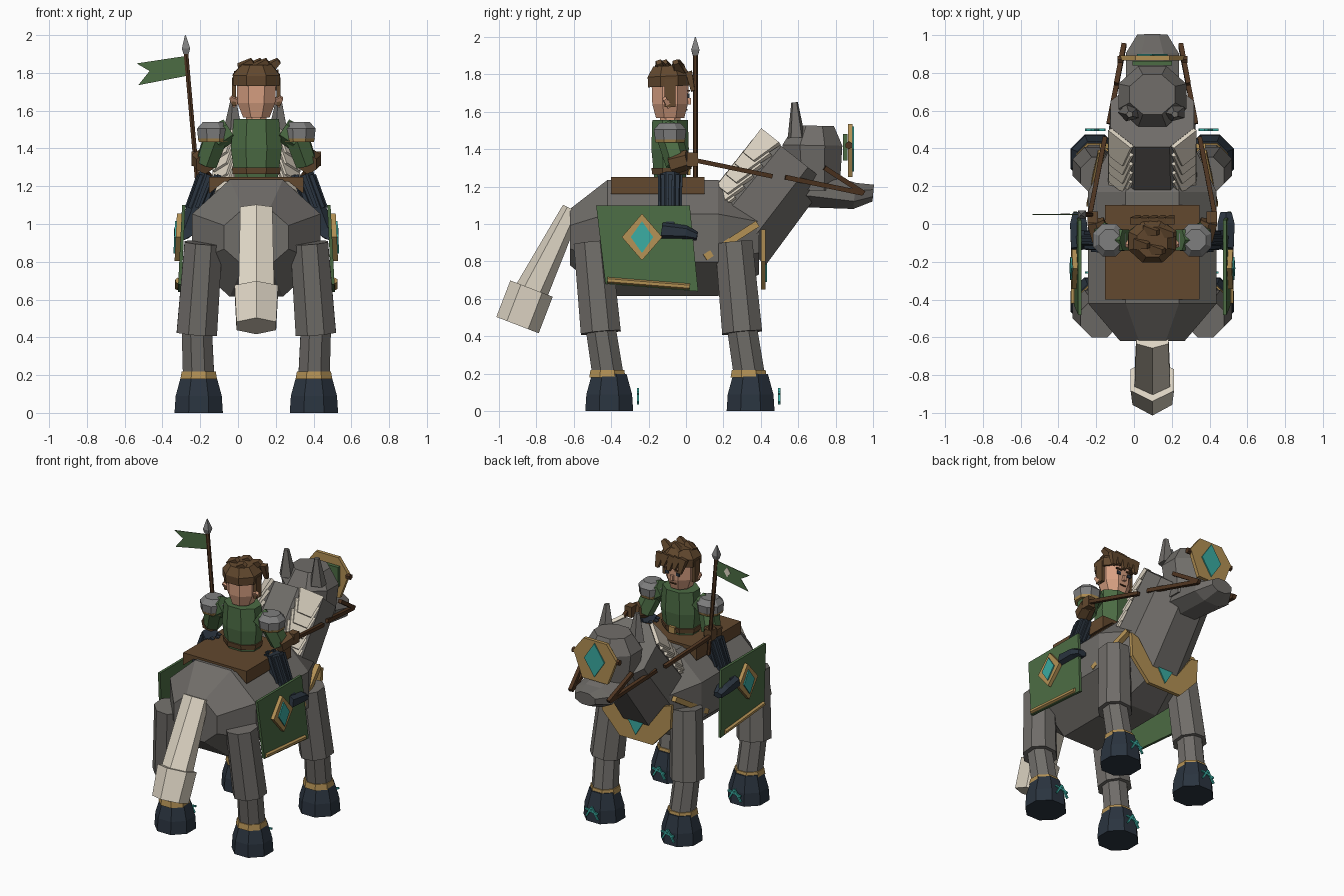
import bpy, bmesh, math
from mathutils import Vector

cube = bpy.data.objects.get("Cube")
if cube:
    bpy.data.objects.remove(cube, do_unlink=True)

CX = 0.097  # the symmetry plane of mount and rider


def material(name, r, g, b):
    lin = [((c / 255 + 0.055) / 1.055) ** 2.4 for c in (r, g, b)] + [1]
    m = bpy.data.materials.new(name)
    m.use_nodes = True
    m.diffuse_color = lin
    m.node_tree.nodes["Principled BSDF"].inputs["Base Color"].default_value = lin
    return m


GREY = material("coat grey", 112, 109, 105)
STEEL = material("steel", 126, 126, 126)
CREAM = material("mane cream", 222, 213, 196)
GREEN = material("cloth green", 76, 108, 68)
NAVY = material("dark navy", 42, 52, 63)
GOLD = material("gold", 178, 144, 84)
TEAL = material("teal", 58, 170, 160)
BROWN = material("leather brown", 98, 72, 46)
DARK = material("dark wood", 78, 52, 32)
SKIN = material("skin", 216, 160, 130)


def build(name, verts, faces, mat):
    bm = bmesh.new()
    vs = [bm.verts.new((v[0] + CX, v[1], v[2])) for v in verts]
    for f in faces:
        bm.faces.new([vs[i] for i in f])
    bmesh.ops.recalc_face_normals(bm, faces=bm.faces)
    me = bpy.data.meshes.new(name)
    bm.to_mesh(me)
    bm.free()
    me.materials.append(mat)
    ob = bpy.data.objects.new(name, me)
    bpy.context.collection.objects.link(ob)
    return ob


def tube(name, pts, radii, n, mat, side=None):
    """Faceted loft along pts; radii are numbers or (across, other) pairs."""
    pts = [Vector(p) for p in pts]
    d = (pts[-1] - pts[0]).normalized()
    u = Vector(side) if side else Vector((0, 1, 0) if abs(d.x) > 0.8 else (1, 0, 0))
    w = d.cross(u).normalized()
    u = w.cross(d)
    k = 1 / math.cos(math.pi / n)
    verts = []
    for p, r in zip(pts, radii):
        a, b = r if isinstance(r, tuple) else (r, r)
        for i in range(n):
            t = (i + 0.5) * math.tau / n
            verts.append(p + u * (a * k * math.cos(t)) + w * (b * k * math.sin(t)))
    faces = [list(range(n)), [len(verts) - 1 - i for i in range(n)]]
    for j in range(len(pts) - 1):
        for i in range(n):
            q = (i + 1) % n
            faces.append([j * n + i, j * n + q, j * n + n + q, j * n + n + i])
    return build(name, verts, faces, mat)


def box(name, c, size, mat):
    x, y, z = c
    a, b, h = (s / 2 for s in size)
    return tube(name, [(x, y, z - h), (x, y, z + h)], [(a, b), (a, b)], 4, mat)


def plate(name, outline, lift, mat):
    """Outline of 3D points thickened along the vector lift."""
    n = len(outline)
    verts = [Vector(p) for p in outline]
    verts += [v + Vector(lift) for v in verts]
    faces = [list(range(n)), list(range(n, 2 * n))]
    faces += [[i, (i + 1) % n, (i + 1) % n + n, i + n] for i in range(n)]
    return build(name, verts, faces, mat)


def front_plate(name, outline, y, t, mat):
    return plate(name, [(x, y, z) for x, z in outline], (0, t, 0), mat)


def diamond(w, h, cz, cx=0):
    return [(cx - w, cz), (cx, cz + h), (cx + w, cz), (cx, cz - h)]


# Body, neck and head of the mount
tube("body", [(0, -.62, .93), (0, -.42, .925), (0, .17, .925), (0, .39, .93)],
     [(.17, .15), (.34, .31), (.34, .31), (.23, .2)], 8, GREY)
NECK, ALONG = Vector((0, .27, .97)), Vector((0, .62, .78))
tube("neck", [NECK - ALONG * .05, NECK + ALONG * .5], [.24, .22], 8, GREY)
tube("skull", [(0, .68, 1.18), (0, .675, 1.42), (0, .685, 1.525)],
     [(.15, .14), (.18, .16), (.12, .105)], 8, GREY)
tube("muzzle", [(0, .62, 1.2), (0, .9, 1.15), (0, 1, 1.165)],
     [(.14, .11), (.14, .07), (.08, .045)], 8, GREY)

# Tail
tube("tail", [(0, -.61, 1.08), (0, -.84, .61)], [(.085, .045), (.095, .08)], 6, CREAM)
tube("tail_tip", [(0, -.825, .655), (0, -.9, .46)], [(.115, .105), (.105, .105)], 6, CREAM)

# Forehead ornament
box("forehead_pad", (0, .85, 1.41), (.21, .025, .14), GREEN)
front_plate("forehead_plate", [(-.09, 1.535), (.09, 1.535), (.17, 1.43), (.1, 1.25),
                               (-.1, 1.25), (-.17, 1.43)], .865, .025, GOLD)
front_plate("forehead_gem", diamond(.08, .12, 1.4), .89, .008, TEAL)

# Chest guard
front_plate("chest_guard", [(-.28, .97), (-.22, .95), (-.12, .81), (.12, .81), (.22, .95),
                            (.28, .97), (.27, .8), (.13, .65), (-.13, .65), (-.27, .8)],
            .4, .025, GOLD)
front_plate("chest_gem", [(-.06, .79), (.06, .79), (0, .69)], .425, .008, TEAL)

# Saddle blanket with hanging edges
front_plate("saddle", [(-.25, 1.25), (.25, 1.25), (.25, 1.16), (.17, 1.225),
                       (-.17, 1.225), (-.25, 1.16)], -.4, .5, BROWN)

# Parts of the mount on both sides
for s, label in ((1, "left"), (-1, "right")):
    for y, end in ((-.41, "hind"), (.345, "front")):
        tag = f"{label}_{end}"
        tube(tag + "_upper_leg", [(s * .28, y - .09, .9), (s * .315, y - .045, .42)],
             [.1, .107], 8, GREY)
        tube(tag + "_lower_leg", [(s * .315, y - .045, .44), (s * .305, y - .005, .18)],
             [.08, .083], 8, GREY)
        tube(tag + "_ankle_band", [(s * .305, y - .01, .18), (s * .305, y - .01, .22)],
             [.097, .09], 8, GOLD)
        tube(tag + "_hoof", [(s * .305, y, 0), (s * .305, y, .09), (s * .305, y, .2)],
             [.128, .122, .092], 8, NAVY)
        for i, (x0, z0, x1, z1) in enumerate(((-.05, .04, 0, .12), (0, .12, .04, .05),
                                              (-.05, .08, .05, .1))):
            tube(f"{tag}_rune_{i}", [(s * .3 + x0, y + .153, z0), (s * .3 + x1, y + .153, z1)],
                 [.006, .006], 4, TEAL)

    tube(label + "_horse_ear", [(s * .12, .59, 1.46), (s * .12, .58, 1.65)],
         [(.05, .04), (.015, .015)], 5, GREY)
    tube(label + "_cheek_strap", [(s * .23, .53, 1.25), (s * .15, .94, 1.165)],
         [.013, .013], 4, DARK)
    tube(label + "_nose_strap", [(s * .19, .74, 1.3), (s * .15, .95, 1.165)],
         [.013, .013], 4, DARK)
    tube(label + "_bit_knob", [(s * .155, .87, 1.42), (s * .185, .87, 1.42)], [.018, .018], 6, DARK)
    tube(label + "_rein", [(s * .33, .05, 1.34), (s * .25, .46, 1.255)], [.012, .012], 4, DARK)
    tube(label + "_shoulder_band", [(s * .33, .1, .82), (s * .27, .38, 1.0)],
         [.018, .018], 4, GOLD)

    # Mane locks overlap down each rear corner of the neck
    out = Vector((s * .707, -.55, .44))
    for i in range(6):
        p = NECK + ALONG * (.1 + i * .075) + out * .235
        tube(f"{label}_mane_{i}", [p + ALONG * .03, p - ALONG * .13 + out * .035],
             [(.085, .012), (.05, .006)], 4, CREAM, side=ALONG.cross(out))

    # Side cloth with trim and emblem
    def on_cloth(y, z, off=0):
        return (s * (.375 + (1.1 - z) * .05 + off), y, z)

    plate(label + "_cloth", [on_cloth(*p) for p in ((-.48, 1.1), (.02, 1.1), (.065, .64), (-.43, .68))],
          (s * .018, 0, 0), GREEN)
    tube(label + "_cloth_trim", [on_cloth(-.42, .7, .02), on_cloth(.02, .665, .02)],
         [.014, .014], 6, GOLD)
    plate(label + "_emblem", [on_cloth(y, z, .015) for y, z in diamond(.108, .125, .93, -.235)],
          (s * .028, 0, 0), GOLD)
    plate(label + "_emblem_gem", [on_cloth(y, z, .043) for y, z in diamond(.06, .085, .93, -.235)],
          (s * .008, 0, 0), TEAL)

# Rider: torso and head
RY = -.085
tube("tunic", [(0, RY, 1.25), (0, RY, 1.4), (0, RY, 1.555)],
     [(.115, .085), (.135, .1), (.12, .095)], 8, GREEN)
tube("belt", [(0, RY, 1.265), (0, RY, 1.3)], [(.125, .095), (.13, .1)], 8, BROWN)
box("belt_buckle", (0, RY + .1, 1.283), (.05, .02, .045), GOLD)
tube("rider_neck", [(0, RY, 1.54), (0, RY, 1.6)], [.055, .055], 8, SKIN)
tube("rider_head", [(0, RY, 1.565), (0, RY, 1.64), (0, RY, 1.79)],
     [(.07, .075), (.1, .095), (.105, .1)], 8, SKIN)
tube("hair_cap", [(0, RY - .005, 1.735), (0, RY - .005, 1.79), (0, RY - .01, 1.845)],
     [(.122, .112), (.125, .115), (.08, .08)], 8, BROWN)
for i in range(5):
    x = -.09 + i * .045
    tube(f"fringe_{i}", [(x, RY + .1, 1.81), (x + .015, RY + .122, 1.71 + .02 * (i % 2))],
         [(.028, .018), (.012, .01)], 4, BROWN)
for i, (x, y) in enumerate(((-.05, -.1), (.03, -.13), (.09, -.04), (0, -.03))):
    tube(f"hair_tuft_{i}", [(x - .03, y, 1.82), (x + .03, y - .015, 1.865)],
         [.03, .014], 4, BROWN)
box("nose", (0, RY + .1, 1.655), (.022, .025, .035), SKIN)
box("mouth", (0, RY + .09, 1.61), (.045, .008, .008), DARK)

# Rider: both sides
for s, label in ((1, "left"), (-1, "right")):
    box(label + "_eye", (s * .042, RY + .098, 1.685), (.026, .009, .022), NAVY)
    box(label + "_eyebrow", (s * .042, RY + .1, 1.712), (.045, .012, .01), DARK)
    box(label + "_sideburn", (s * .118, RY, 1.7), (.022, .06, .15), BROWN)
    tube(label + "_ear", [(s * .1, RY - .01, 1.64), (s * .135, RY - .03, 1.67)],
         [(.03, .015), (.01, .01)], 4, SKIN)
    tube(label + "_pauldron", [(s * .228, RY, 1.45), (s * .228, RY, 1.505), (s * .228, RY, 1.54)],
         [.08, .086, .055], 8, STEEL)
    tube(label + "_pauldron_trim", [(s * .228, RY, 1.435), (s * .228, RY, 1.452)],
         [.076, .082], 8, GOLD)
    tube(label + "_sleeve", [(s * .14, RY, 1.5), (s * .22, RY, 1.45)], [.055, .06], 6, GREEN)
    tube(label + "_upper_arm", [(s * .215, RY, 1.46), (s * .265, RY + .04, 1.32)],
         [.06, .055], 6, GREEN)
    tube(label + "_forearm", [(s * .27, RY + .01, 1.32), (s * .3, RY + .1, 1.345)],
         [.05, .045], 6, BROWN)
    box(label + "_glove", (s * .315, .035, 1.345), (.055, .06, .075), BROWN)

    # Armoured leg with ridges, foot and stirrup
    hip, ankle = Vector((s * .25, RY, 1.26)), Vector((s * .36, RY, .97))
    tube(label + "_rider_leg", [hip, ankle], [.055, .05], 8, NAVY)
    for i in range(8):
        t = i * math.tau / 8
        o = Vector((math.cos(t) * .054, math.sin(t) * .054, 0))
        tube(f"{label}_leg_ridge_{i}", [hip + o, hip.lerp(ankle, .6) + o], [.012, .009], 4, NAVY)
    tube(label + "_boot", [(s * .385, -.13, .965), (s * .39, .0, .955), (s * .39, .06, .935)],
         [(.045, .045), (.045, .035), (.03, .02)], 6, NAVY)

# Spear with a swallow-tailed flag
LOW, TIP = Vector((-.31, .05, 1.2)), Vector((-.372, .05, 1.9))
tube("spear_shaft", [LOW, TIP], [.012, .012], 6, DARK)
tube("spear_head", [TIP, TIP + Vector((0, 0, .03)), TIP + Vector((-.004, 0, .1))],
     [.014, .022, .002], 4, STEEL)
front_plate("flag", [(-.37, 1.89), (-.365, 1.785), (-.625, 1.735), (-.565, 1.81), (-.634, 1.85)],
            .048, .005, GREEN)
front_plate("flag_emblem", diamond(.025, .035, 1.83, -.46), .053, .003, CREAM)
